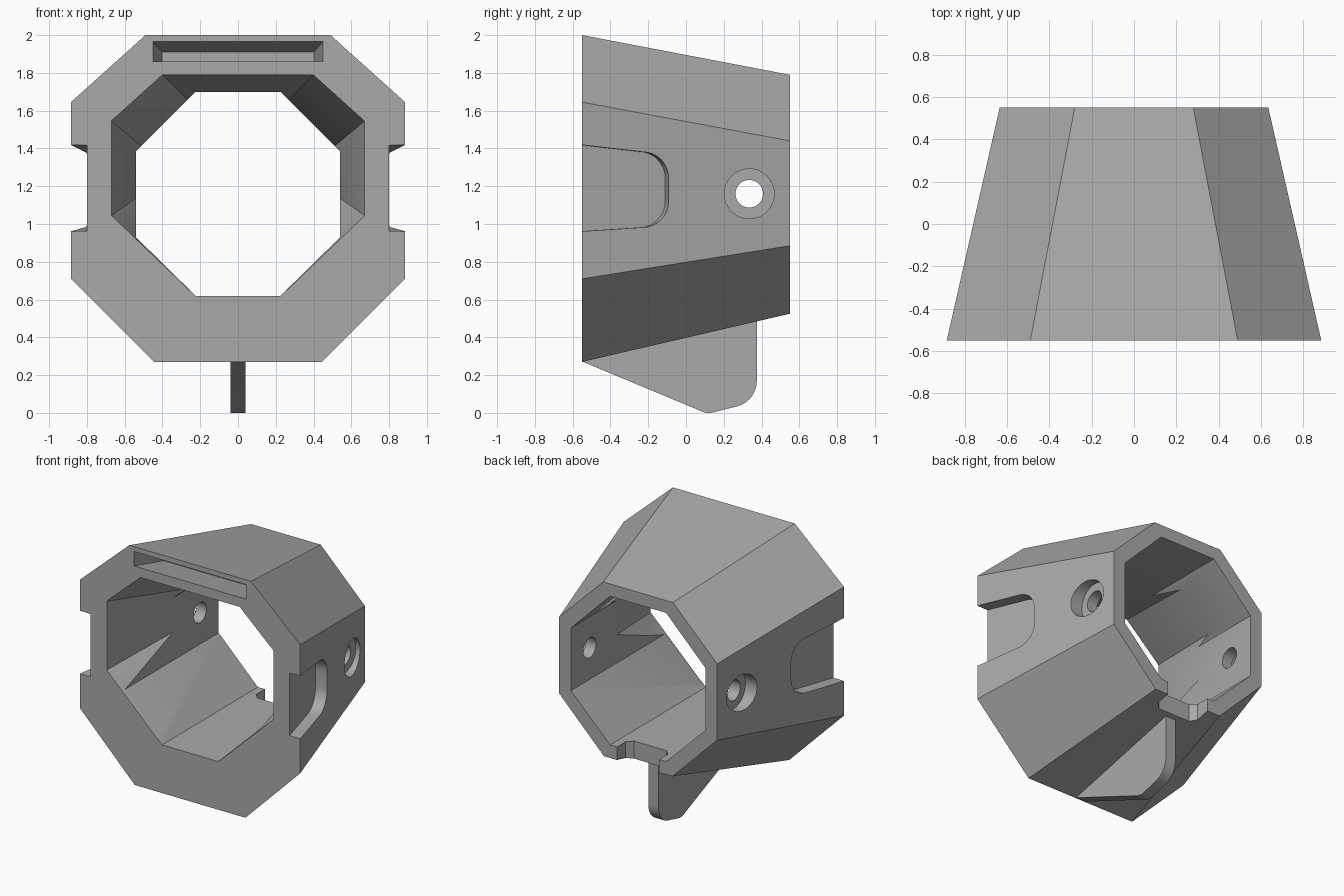
import bpy, bmesh, math
from mathutils import Vector

if "Cube" in bpy.data.objects:
    bpy.data.objects.remove(bpy.data.objects["Cube"])

grey = bpy.data.materials.new("plain grey")
grey.diffuse_color = (0.4, 0.4, 0.4, 1)
grey.use_nodes = True
grey.node_tree.nodes["Principled BSDF"].inputs["Base Color"].default_value = grey.diffuse_color


def loft(name, a, b):
    """Closed solid between two matching rings of 3D points."""
    bm = bmesh.new()
    va = [bm.verts.new(p) for p in a]
    vb = [bm.verts.new(p) for p in b]
    bm.faces.new(va)
    bm.faces.new(vb)
    n = len(va)
    for i in range(n):
        j = (i + 1) % n
        bm.faces.new((va[i], va[j], vb[j], vb[i]))
    bmesh.ops.recalc_face_normals(bm, faces=bm.faces)
    me = bpy.data.meshes.new(name)
    bm.to_mesh(me)
    bm.free()
    me.materials.append(grey)
    ob = bpy.data.objects.new(name, me)
    bpy.context.collection.objects.link(ob)
    return ob


def octagon(y, top, top_w, side, side_top, side_low, bottom, bottom_w):
    """Left-right symmetric octagon at depth y."""
    half = [(top_w, top), (side, side_top), (side, side_low), (bottom_w, bottom)]
    pts = half + [(-x, z) for x, z in reversed(half)]
    return [(x, y, z) for x, z in pts]


def arc(cx, cz, r, a0, a1, n=8):
    return [(cx + r * math.cos(math.radians(a0 + (a1 - a0) * i / n)),
             cz + r * math.sin(math.radians(a0 + (a1 - a0) * i / n))) for i in range(n + 1)]


def cut(body, cutter):
    cutter.hide_render = True
    mod = body.modifiers.new("cut", "BOOLEAN")
    mod.operation = "DIFFERENCE"
    mod.solver = "EXACT"
    mod.object = cutter
    bpy.context.view_layer.objects.active = body
    bpy.ops.object.modifier_apply(modifier=mod.name)
    bpy.data.objects.remove(cutter, do_unlink=True)


# Tapered octagonal shell
shell = loft("tapered_shell",
             octagon(-0.55, 2.0, 0.49, 0.885, 1.645, 0.71, 0.27, 0.445),
             octagon(0.55, 1.79, 0.28, 0.635, 1.44, 0.885, 0.525, 0.275))

# Straight bore through the whole length
bore = (1.70, 0.225, 0.54, 1.385, 0.93, 0.62, 0.225)
cut(shell, loft("bore", octagon(-0.8, *bore), octagon(0.8, *bore)))


# Flared front bore, parallel to the outer walls
def flare(d):
    return octagon(-0.55 + d, 1.79 - 0.191 * d, 0.40 - 0.19 * d, 0.67 - 0.227 * d,
                   1.545 - 0.19 * d, 1.045 + 0.159 * d, 0.65 + 0.2 * d, 0.26 - 0.15 * d)


cut(shell, loft("flare", flare(-0.05), flare(1.0)))


# Sloping slot in the front of the roof
def slot(d):
    w, hi, lo = 0.45 - 0.18 * d, 1.965 - 0.2 * d, 1.86 - 0.191 * d
    return [(x, -0.55 + d, z) for x, z in ((-w, lo), (w, lo), (w, hi), (-w, hi))]


cut(shell, loft("slot", slot(-0.05), slot(0.27)))

# Rounded side recesses, cut square to the sloping side walls
along = Vector((-0.227, 1, 0)).normalized()
out = Vector((1, 0.227, 0)).normalized()
corner = Vector((0.885, -0.55, 0))
r = 0.14
recess = ([(-0.1, 0.955)] + arc(0.47 - r, 0.982 + r, r, -90, 0)
          + arc(0.47 - r, 1.382 - r, r, 0, 90) + [(-0.1, 1.43)])
for side in (1, -1):
    rings = []
    for depth in (-0.083, 0.15):
        ring = [corner + along * s + out * depth + Vector((0, 0, z)) for s, z in recess]
        rings.append([(p.x * side, p.y, p.z) for p in ring])
    cut(shell, loft("recess", *rings))


# Cross bolt hole with counterbores
def bolt(radius, x0, x1):
    ring = arc(0.335, 1.16, radius, 0, 360, 32)[:-1]
    return loft("bolt", [(x0, y, z) for y, z in ring], [(x1, y, z) for y, z in ring])


cut(shell, bolt(0.073, -1.2, 1.2))
for side in (1, -1):
    cut(shell, bolt(0.132, 0.62 * side, 1.2 * side))

# Chamfered notch at the back of the floor
notch = [(-0.17, 0.7), (-0.17, 0.45), (-0.13, 0.41), (0.13, 0.41), (0.17, 0.45), (0.17, 0.7)]
cut(shell, loft("notch", [(x, y, 0.3) for x, y in notch], [(x, y, 0.75) for x, y in notch]))

# Thin rounded fin under the floor
fin_side = ([(-0.55, 0.272), (0.05, 0.022)] + arc(0.12, 0.1, 0.1, -112, -76, 5)
            + arc(0.235, 0.17, 0.14, -76, 0, 10) + [(0.375, 0.56), (0.2, 0.52)])
fin = loft("fin", [(-0.04, y, z) for y, z in fin_side], [(0.04, y, z) for y, z in fin_side])

# Smooth the round parts, keep the edges sharp
for ob in (shell, fin):
    bpy.ops.object.select_all(action="DESELECT")
    ob.select_set(True)
    bpy.context.view_layer.objects.active = ob
    bpy.ops.object.shade_smooth_by_angle(angle=math.radians(25))
